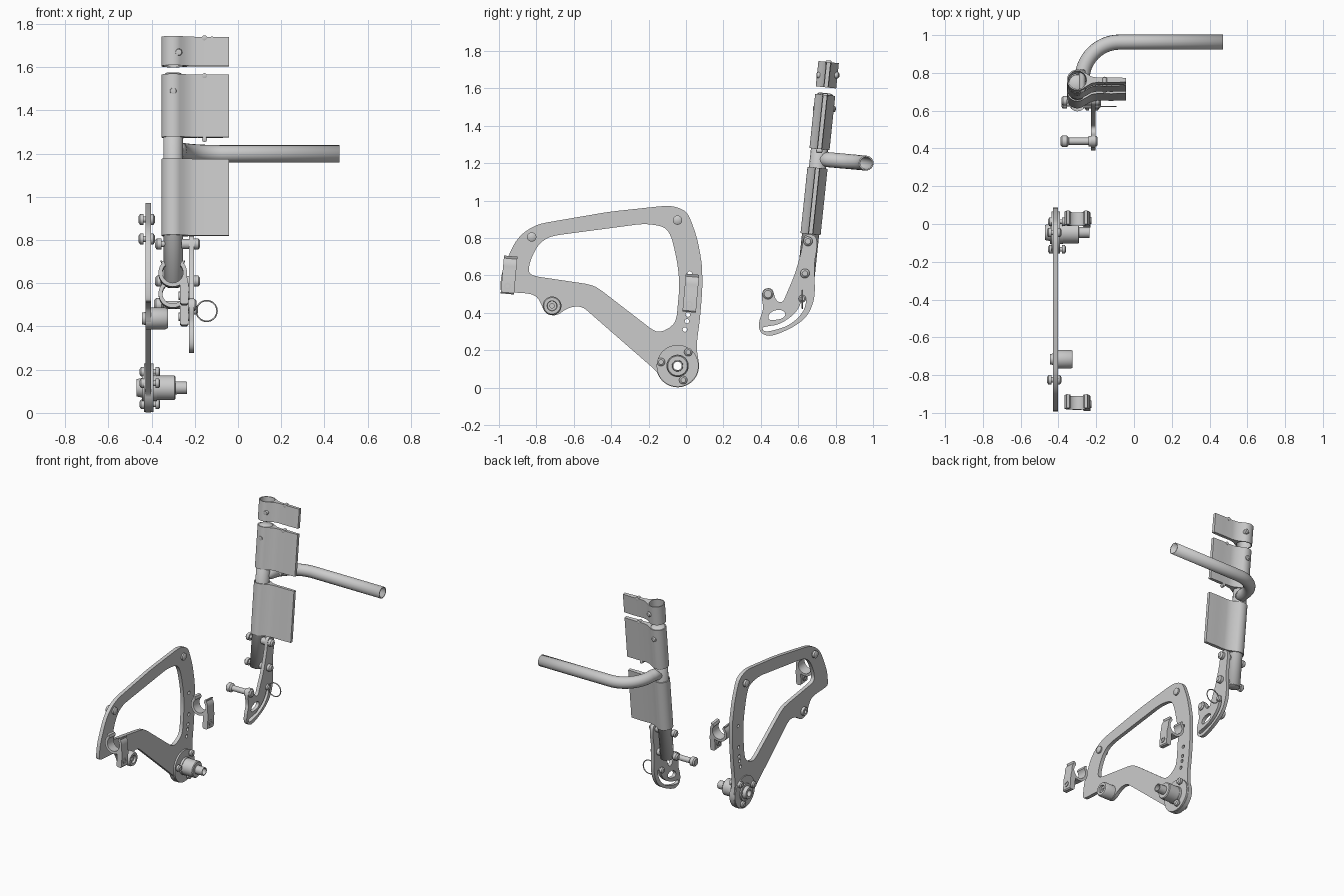
import bpy, bmesh
from math import sin, cos, radians, pi
from mathutils import Matrix, Vector

if "Cube" in bpy.data.objects:
    bpy.data.objects.remove(bpy.data.objects["Cube"])

# ---------- helpers ----------
def frame(loc, x, y, z):
    m = Matrix((x, y, z)).transposed().to_4x4()
    m.translation = loc
    return m

def side(x):                       # drawing plane (y, z), depth along x
    return frame((x, 0, 0), (0, 1, 0), (0, 0, 1), (1, 0, 0))

def lean(loc, slope):              # local z follows the leaning tube
    a = Vector((0, slope, 1)).normalized()
    return frame(loc, (1, 0, 0), a.cross((1, 0, 0)), a)

def arc(cx, cy, r, a0, a1, n=24):
    return [(cx + r * cos(radians(a0 + (a1 - a0) * i / n)),
             cy + r * sin(radians(a0 + (a1 - a0) * i / n))) for i in range(n + 1)]

def circle(cx, cy, r, n=24):
    return arc(cx, cy, r, 0, 360, n)[:-1]

def soft(pts, times=2, cut=0.025): # round off the corners of an outline
    for _ in range(times):
        out = []
        for i, p in enumerate(pts):
            a, b = Vector(p), Vector(pts[(i + 1) % len(pts)])
            d = b - a
            k = min(0.25, cut / max(d.length, 1e-6))
            out += [a + d * k, b - d * k]
        pts = out
    return [tuple(p) for p in pts]

def finish(o, angle=35):
    bpy.ops.object.select_all(action='DESELECT')
    o.select_set(True)
    bpy.context.view_layer.objects.active = o
    if o.type == 'CURVE':
        bpy.ops.object.convert(target='MESH')
        o = bpy.context.object
    bm = bmesh.new()
    bm.from_mesh(o.data)
    bmesh.ops.remove_doubles(bm, verts=bm.verts, dist=1e-5)
    bmesh.ops.recalc_face_normals(bm, faces=bm.faces)
    bm.to_mesh(o.data)
    bm.free()
    bpy.ops.object.shade_smooth_by_angle(angle=radians(angle))
    return o

def plate(name, outlines, thick, matrix, bevel=0.0):
    c = bpy.data.curves.new(name, 'CURVE')
    c.dimensions, c.fill_mode = '2D', 'BOTH'
    c.extrude = thick / 2
    for pts in outlines:
        s = c.splines.new('POLY')
        s.points.add(len(pts) - 1)
        for p, q in zip(s.points, pts):
            p.co = (q[0], q[1], 0, 1)
        s.use_cyclic_u = True
    o = bpy.data.objects.new(name, c)
    bpy.context.collection.objects.link(o)
    o.matrix_world = matrix
    return finish(o)

def lathe(name, profile, matrix, n=32, closed=False):   # profile of (height, radius)
    bm = bmesh.new()
    vs = [bm.verts.new((r, 0, t)) for t, r in profile]
    es = [bm.edges.new(e) for e in zip(vs, vs[1:])]
    if closed:
        es.append(bm.edges.new((vs[-1], vs[0])))
    bmesh.ops.spin(bm, geom=vs + es, cent=(0, 0, 0), axis=(0, 0, 1), angle=2 * pi, steps=n)
    me = bpy.data.meshes.new(name)
    bm.to_mesh(me)
    bm.free()
    o = bpy.data.objects.new(name, me)
    bpy.context.collection.objects.link(o)
    o.matrix_world = matrix
    return finish(o)

def across(y, z):                  # lathe axis along x
    return side(0) @ Matrix.Translation((y, z, 0))

def bolt(name, y, z, x0, x1, r, h=0.022, shaft=0.55):
    lathe(name, [(x0, 0), (x0, .6 * r), (x0 + .3 * h, r), (x0 + h, r), (x0 + h, shaft * r),
                 (x1 - h, shaft * r), (x1 - h, r), (x1 - .3 * h, r), (x1, .6 * r), (x1, 0)],
          across(y, z), 20)

def tube(name, pts, r, wall=0.008, cyclic=False):
    c = bpy.data.curves.new(name, 'CURVE')
    c.dimensions, c.bevel_depth, c.bevel_resolution = '3D', r, 6
    s = c.splines.new('POLY')
    s.points.add(len(pts) - 1)
    for p, q in zip(s.points, pts):
        p.co = (*q, 1)
    s.use_cyclic_u = cyclic
    o = bpy.data.objects.new(name, c)
    bpy.context.collection.objects.link(o)
    o = finish(o, 50)
    if wall:
        m = o.modifiers.new('wall', 'SOLIDIFY')
        m.thickness, m.offset = wall, -1
    return o

# ---------- side frame ----------
HY, HZ = -.045, .116
outer = [(-.995, .53), (-.985, .62), (-.92, .77), (-.87, .83), (-.79, .875), (-.41, .94),
         (-.13, .97), (-.08, .972), (-.02, .955), (.015, .925), (.06, .80), (.086, .66),
         (.088, .53), (.075, .37), (.055, .22)] + arc(HY, HZ, .115, 10, -165, 16) + [
         (-.51, .395), (-.55, .43), (-.60, .435), (-.65, .415), (-.68, .39), (-.72, .383),
         (-.76, .41), (-.775, .45), (-.80, .49), (-.85, .505), (-.985, .51)]
inner = [(-.84, .60), (-.84, .66), (-.80, .75), (-.76, .79), (-.71, .812), (-.22, .877),
         (-.11, .86), (-.075, .80), (-.045, .66), (-.034, .55), (-.053, .34), (-.15, .286),
         (-.49, .548)]
holes = [circle(y, z, .012, 16) for y, z in
         ((.02, .61), (.018, .457), (.01, .39), (.005, .355), (-.006, .31))]
plate('side_frame', [soft(outer), soft(inner), circle(HY, HZ, .03)] + holes, .026, side(-.415))

# axle hub, hollow through the middle
plate('hub_flange', [circle(HY, HZ, .112, 48), circle(HY, HZ, .03)], .045, side(-.413))
lathe('hub_axle', [(-.47, .022), (-.47, .04), (-.445, .045), (-.445, .06), (-.375, .06),
                   (-.375, .057), (-.295, .057), (-.29, .052), (-.29, .03), (-.235, .028),
                   (-.235, .022)], across(HY, HZ), closed=True)
for i, (y, z) in enumerate(((-.134, .137), (.012, .19), (-.015, .04))):
    bolt(f'hub_bolt_{i}', y, z, -.455, -.36, .022)

# frame bolts and rear boss
for i, (y, z) in enumerate(((-.045, .895), (-.825, .805))):
    bolt(f'frame_bolt_{i}', y, z, -.46, -.385, .025)
lathe('rear_boss', [(-.445, .012), (-.445, .028), (-.425, .03), (-.425, .05), (-.335, .05),
                    (-.325, .044), (-.325, .027), (-.34, .025), (-.34, .012)],
      across(-.716, .437), closed=True)

# ---------- tube clips ----------
clip = (arc(0, 0, .066, 140, 300, 20) + [(.034, -.14), (.042, -.147), (.066, -.147), (.072, -.14),
        (.072, -.05), (.066, -.02)] + arc(0, 0, .066, 0, 40, 6) + [(.056, .056), (.04, .052)]
        + arc(0, 0, .048, 45, -225, 30) + [(-.04, .052), (-.056, .056)])
for name, y, z in (('front_clip', .03, .55), ('rear_clip', -.942, .647)):
    a = Vector((0, .09, 1)).normalized()
    plate(name, [clip], .072, frame((-.302, y, z), (1, 0, 0), a, Vector((1, 0, 0)).cross(a)))
    lathe(name + '_bush', [(-.275, .01), (-.275, .019), (-.225, .019), (-.225, .01)],
          across(y - .012, z - .105), 20, closed=True)

# ---------- back post ----------
SL = .105
def post(z, x=-.30):
    return Vector((x, .666 + SL * (z - .82), z))

tube('back_post', [post(.59), post(1.56)], .046)
lathe('post_cap', [(-.01, 0), (-.01, .046), (.004, .046), (.013, .035), (.016, 0)],
      lean(post(1.56), SL))
lathe('post_plug', [(.02, .045), (-.004, .042), (-.012, .025), (-.013, 0)], lean(post(.592), SL))

# fabric sleeves: loop round the post with a flat double flap
def sleeve(name, z0, z1, r):
    top = [(.05, .033), (.075, .018), (.11, .012), (.18, .014), (.258, .011)]
    loop = arc(0, 0, r, 50, 310, 36)
    flap = [(x, -y) for x, y in top]
    plate(name, [loop + flap + top[::-1], circle(0, 0, r - .007, 32)],
          (z1 - z0) * 1.005, lean(post((z0 + z1) / 2), SL))

sleeve('lower_sleeve', .82, 1.175, .054)
sleeve('upper_sleeve', 1.275, 1.565, .054)
sleeve('top_strap', 1.605, 1.74, .055)
for i, (z, x) in enumerate(((1.49, -.30), (1.67, -.275))):
    p = post(z, x)
    m = frame(p, (1, 0, 0), (0, 0, -1), (0, 1, 0))
    lathe(f'sleeve_screw_{i}', [(-.058, 0), (-.056, .014), (-.045, .017), (.045, .017),
                                (.058, .017), (.064, .01), (.065, 0)], m, 16)
for i, z in enumerate((1.272, 1.567, 1.742)):
    lathe(f'flap_rivet_{i}', [(-.018, 0), (-.014, .012), (.014, .012), (.018, 0)],
          frame(post(z - .006, -.155), (1, 0, 0), (0, 0, -1), (0, 1, 0)), 16)

# push handle, bent sideways, open at the end
bend = [(-.075 + (x + .075), y, 1.2 + .09 * (.963 - y)) for x, y in
        [(-.30, .715), (-.275, .77)] + arc(-.075, .763, .20, 170, 90, 14) + [(.47, .963)]]
tube('push_handle', bend, .04)

# ---------- folding bracket ----------
body = [(.625, .795), (.64, .818), (.675, .82), (.70, .80), (.70, .74), (.685, .66), (.69, .50),
        (.674, .43), (.636, .366), (.556, .313), (.46, .275), (.417, .28), (.39, .307),
        (.39, .355), (.412, .414), (.412, .44), (.403, .485), (.412, .52), (.438, .534),
        (.465, .525), (.475, .48), (.492, .457), (.519, .457), (.535, .495), (.583, .607),
        (.62, .74)]
slot = [(.626, .49), (.604, .425), (.57, .385), (.53, .356), (.49, .336), (.44, .328),
        (.406, .322), (.417, .297), (.476, .307), (.556, .334), (.626, .398), (.647, .47)]
window = [(.444, .398), (.492, .42), (.535, .404), (.524, .372), (.481, .361), (.438, .361)]
plate('folding_bracket', [soft(body), soft(slot), soft(window)], .024, side(-.216))

for i, (y, z) in enumerate(((.652, .782), (.636, .61))):
    bolt(f'bracket_bolt_{i}', y, z, -.385, -.175, .025, .03)
    lathe(f'bracket_spacer_{i}', [(-.262, .012), (-.262, .024), (-.226, .024), (-.226, .012)],
          across(y, z), 20, closed=True)
lathe('pivot_pin', [(-.388, 0), (-.388, .022), (-.38, .031), (-.355, .031), (-.345, .019),
                    (-.24, .019), (-.24, .028), (-.2, .028), (-.192, .02), (-.192, 0)],
      across(.438, .5))

# quick release pin with pull ring
bolt('release_pin', .622, .475, -.26, -.185, .02)
tube('pull_ring', [(-.145 + .048 * cos(i * pi / 16), .622, .472 + .048 * sin(i * pi / 16))
                   for i in range(32)], .0035, 0, True)
